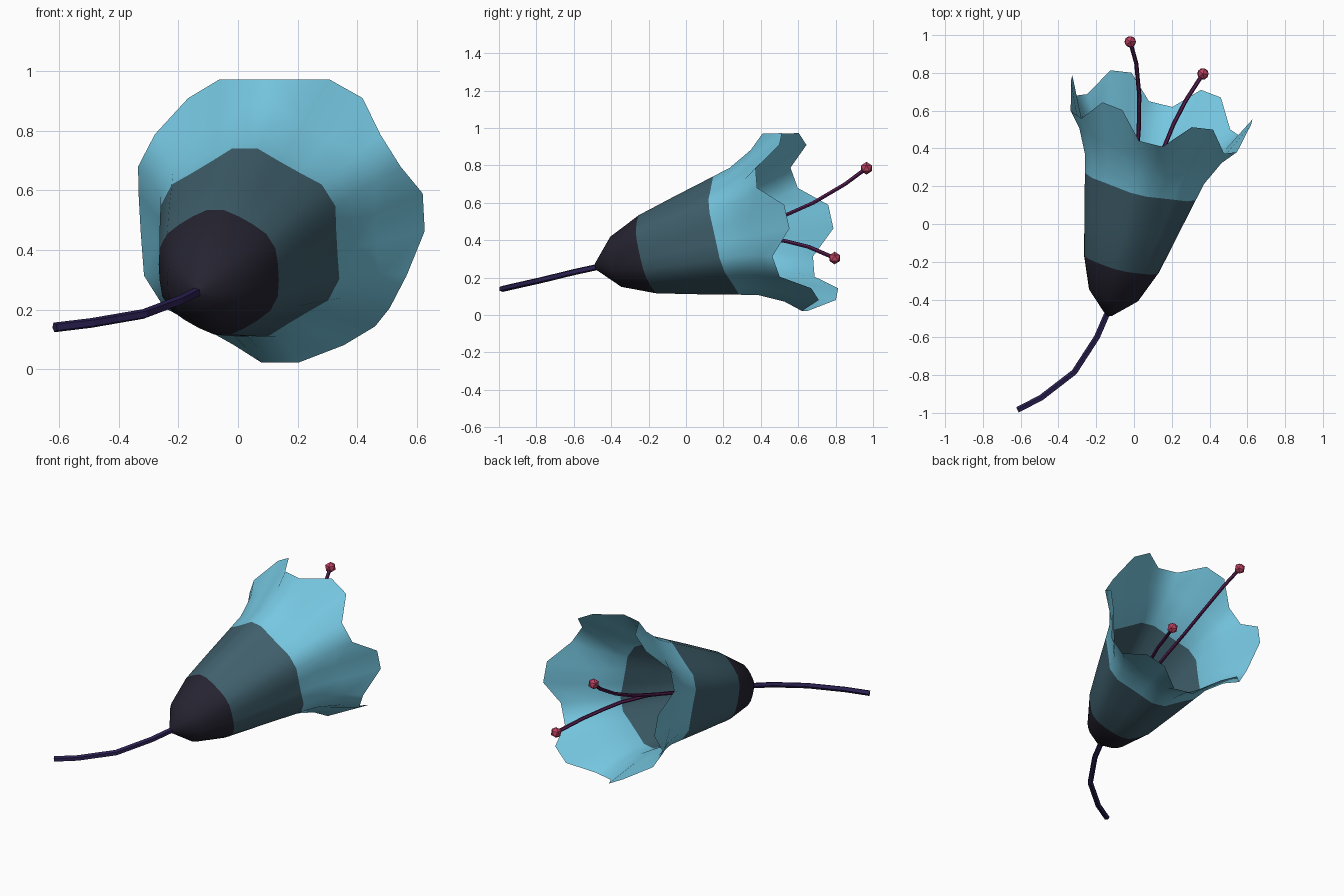
import bpy, bmesh, math
from mathutils import Vector

if "Cube" in bpy.data.objects:
    bpy.data.objects.remove(bpy.data.objects["Cube"])


def material(name, rgb):
    m = bpy.data.materials.new(name)
    m.diffuse_color = (*rgb, 1)
    m.use_nodes = True
    m.node_tree.nodes["Principled BSDF"].inputs["Base Color"].default_value = m.diffuse_color
    return m


cyan = material("petal_cyan", (0.18, 0.57, 0.75))
teal = material("tube_teal", (0.05, 0.115, 0.15))
dark = material("calyx_dark", (0.019, 0.017, 0.03))
indigo = material("stem_indigo", (0.026, 0.016, 0.09))
purple = material("filament_purple", (0.09, 0.013, 0.08))
pink = material("anther_pink", (0.52, 0.055, 0.13))

# Flower axis frame
AXIS = Vector((0.233, 0.945, 0.222)).normalized()
RIGHT = AXIS.cross(Vector((0, 0, 1))).normalized()
UP = RIGHT.cross(AXIS)
CENTRE, S0 = Vector((0.04, 0.225, 0.425)), 0.316
SEGS = 24

# Rings: distance along axis, radius, lobe change of distance, lobe change of radius
RINGS = [(-0.431, 0.018, 0, 0), (-0.314, 0.137, 0, 0.002), (-0.132, 0.212, 0, 0.006),
         (0.09, 0.264, 0, 0.012), (0.316, 0.315, 0, 0.017), (0.417, 0.338, 0, 0.02),
         (0.548, 0.402, -0.008, 0.025), (0.705, 0.493, 0.095, -0.003)]


def add_object(name, bm, mats, smooth):
    me = bpy.data.meshes.new(name)
    bm.to_mesh(me)
    bm.free()
    for m in mats:
        me.materials.append(m)
    for p in me.polygons:
        p.use_smooth = smooth
    ob = bpy.data.objects.new(name, me)
    bpy.context.collection.objects.link(ob)
    return ob


# Six-lobed bell: dark calyx, teal tube, flared cyan petals
bm = bmesh.new()
rows = []
for s, r, ds, dr in RINGS:
    row = []
    for i in range(SEGS):
        a = 2 * math.pi * (i + 0.5) / SEGS
        w = math.cos(6 * a)
        c = CENTRE + AXIS * (s + ds * w - S0)
        row.append(bm.verts.new(c + (RIGHT * math.cos(a) + UP * math.sin(a)) * (r - dr * w)))
    rows.append(row)
for k in range(len(rows) - 1):
    for i in range(SEGS):
        j = (i + 1) % SEGS
        f = bm.faces.new((rows[k][i], rows[k][j], rows[k + 1][j], rows[k + 1][i]))
        f.material_index = 0 if k < 2 else 1 if k < 4 else 2
bm.faces.new(rows[0][::-1])
bmesh.ops.recalc_face_normals(bm, faces=bm.faces)
add_object("bell_flower", bm, [dark, teal, cyan], True)


def rod(name, pts, radius, sides, mat):
    """Tube along a path with closed ends."""
    pts = [Vector(p) for p in pts]
    bm = bmesh.new()
    rings = []
    for n, p in enumerate(pts):
        t = (pts[min(n + 1, len(pts) - 1)] - pts[max(n - 1, 0)]).normalized()
        u = t.cross(Vector((0, 0, 1))).normalized()
        v = u.cross(t)
        rings.append([bm.verts.new(p + radius * (u * math.cos(a) + v * math.sin(a)))
                      for a in (2 * math.pi * i / sides for i in range(sides))])
    for A, B in zip(rings, rings[1:]):
        for i in range(sides):
            j = (i + 1) % sides
            bm.faces.new((A[i], A[j], B[j], B[i]))
    bm.faces.new(rings[0])
    bm.faces.new(rings[-1])
    bmesh.ops.recalc_face_normals(bm, faces=bm.faces)
    return add_object(name, bm, [mat], False)


# Stem
rod("stem", [(-0.125, -0.45, 0.265), (-0.145, -0.485, 0.255), (-0.195, -0.6, 0.23),
             (-0.315, -0.785, 0.185), (-0.49, -0.92, 0.155), (-0.615, -0.985, 0.14)],
    0.017, 5, indigo)

# Stamens: filament plus anther
STAMENS = [
    [(-0.09, -0.32, 0.3), (-0.03, 0.0, 0.37), (0.01, 0.3, 0.455), (0.025, 0.5, 0.52),
     (0.028, 0.68, 0.6), (0.012, 0.85, 0.7), (-0.02, 0.965, 0.785)],
    [(-0.09, -0.32, 0.3), (-0.02, 0.0, 0.37), (0.09, 0.25, 0.41), (0.165, 0.42, 0.41),
     (0.21, 0.53, 0.396), (0.275, 0.655, 0.365), (0.365, 0.795, 0.305)]]
for n, path in enumerate(STAMENS, 1):
    rod(f"filament_{n}", path, 0.011, 6, purple)
    bm = bmesh.new()
    bmesh.ops.create_icosphere(bm, subdivisions=1, radius=0.034)
    add_object(f"anther_{n}", bm, [pink], False).location = path[-1]
